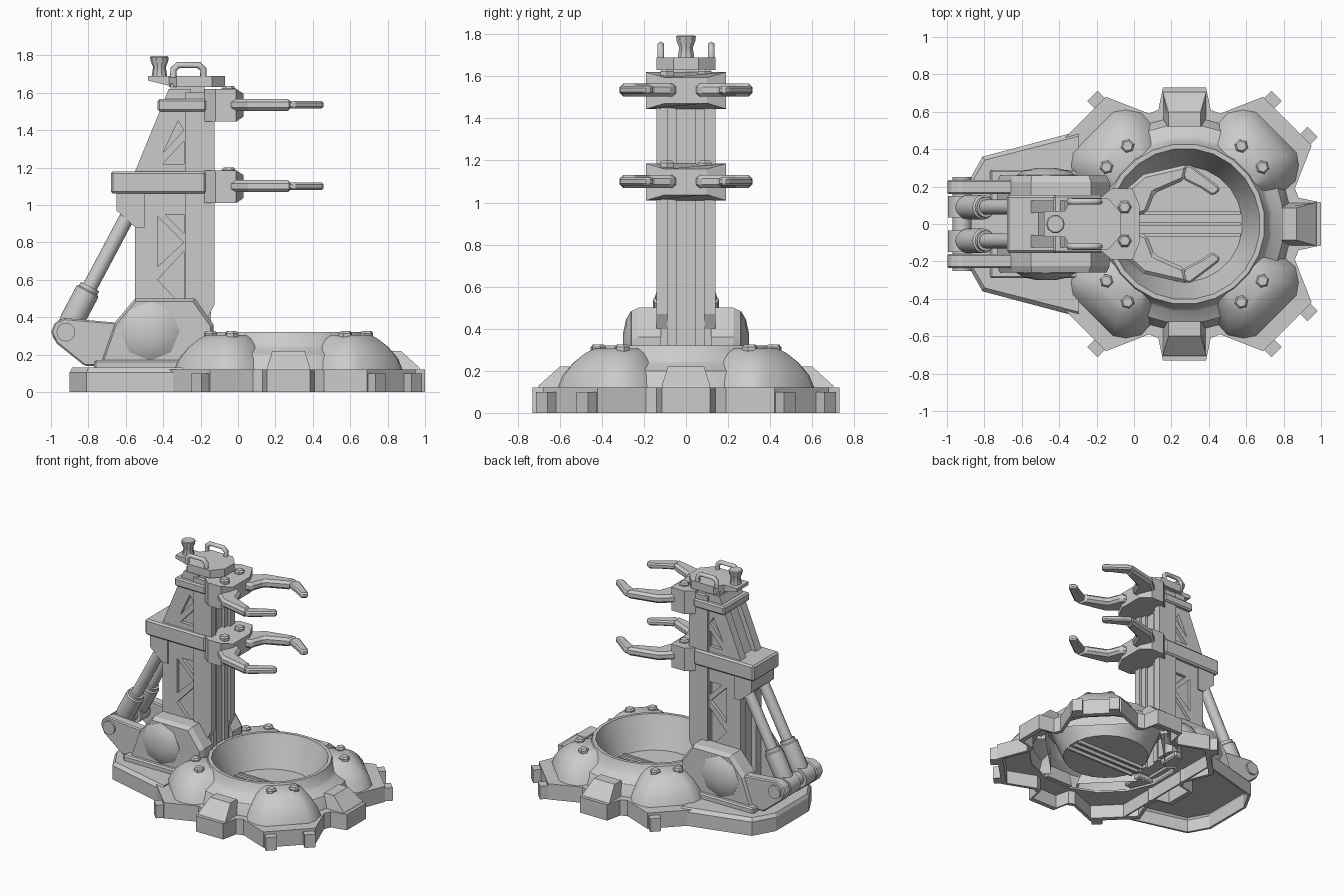
import bpy, bmesh
from math import cos, sin, pi, radians
from mathutils import Vector, Matrix

cube = bpy.data.objects.get("Cube")
if cube:
    bpy.data.objects.remove(cube)

CX = 0.27  # centre of the round base


def loft(name, rings, bottom=True, bevel=0, mirror=False, smooth=30):
    """Skin a stack of equal-length point rings into one object."""
    bm = bmesh.new()
    rows = [[bm.verts.new(p) for p in ring] for ring in rings]
    for a, b in zip(rows, rows[1:]):
        for i in range(len(a)):
            j = (i + 1) % len(a)
            bm.faces.new((a[i], a[j], b[j], b[i]))
    if bottom:
        bm.faces.new(rows[0][::-1])
    bm.faces.new(rows[-1])
    bmesh.ops.recalc_face_normals(bm, faces=bm.faces)
    mesh = bpy.data.meshes.new(name)
    bm.to_mesh(mesh)
    bm.free()
    ob = bpy.data.objects.new(name, mesh)
    bpy.context.collection.objects.link(ob)
    bpy.ops.object.select_all(action='DESELECT')
    bpy.context.view_layer.objects.active = ob
    ob.select_set(True)
    if smooth:
        bpy.ops.object.shade_smooth_by_angle(angle=radians(smooth))
    if bevel:
        m = ob.modifiers.new("Bevel", 'BEVEL')
        m.width, m.segments, m.limit_method = bevel, 1, 'ANGLE'
    if mirror:
        ob.modifiers.new("Mirror", 'MIRROR').use_axis = (False, True, False)
    return ob


def plan(name, pts, z0, z1, **kw):
    return loft(name, [[(x, y, z) for x, y in pts] for z in (z0, z1)], smooth=0, **kw)


def side(name, pts, y0, y1, **kw):
    return loft(name, [[(x, y, z) for x, z in pts] for y in (y0, y1)], smooth=0, **kw)


def box(name, x, y, z, **kw):
    return plan(name, [(x[0], y[0]), (x[1], y[0]), (x[1], y[1]), (x[0], y[1])], *z, **kw)


def tube(name, p, q, profile, n=16, turn=0.0, **kw):
    """Turned shape from p to q; profile holds (fraction along, radius)."""
    p, q = Vector(p), Vector(q)
    rot = (q - p).to_track_quat('Z', 'Y')
    rings = [[p.lerp(q, t) + rot @ Vector((r * cos(turn + 2 * pi * i / n), r * sin(turn + 2 * pi * i / n), 0))
              for i in range(n)] for t, r in profile]
    return loft(name, rings, **kw)


def bolt(name, x, y, z, **kw):
    return tube(name, (x, y, z - .02), (x, y, z + .02), [(0, .037), (.7, .037), (1, .027)], n=6, **kw)


def cut(target, cutter):
    cutter.hide_render = True
    m = target.modifiers.new("Cut", 'BOOLEAN')
    m.operation, m.solver, m.object = 'DIFFERENCE', 'EXACT', cutter
    bpy.context.view_layer.objects.active = target
    bpy.ops.object.modifier_apply(modifier=m.name)
    bpy.data.objects.remove(cutter)


def mirrored(half):
    """Close a half outline (y > 0) across the x axis."""
    return half + [(x, -y) for x, y in reversed(half)]


def place(ob, angle):
    ob.matrix_world = Matrix.Translation((CX, 0, 0)) @ Matrix.Rotation(angle, 4, 'Z')


def gear(scale):
    """Four-fold toothed outline of the base."""
    quarter = [(.73, -.115), (.73, .115), (.61, .14), (.59, .19), (.68, .42), (.42, .68), (.19, .59), (.14, .61)]
    turns = [(cos(k * pi / 2), sin(k * pi / 2)) for k in range(4)]
    return [(CX + scale * (x * c - y * s), scale * (x * s + y * c)) for c, s in turns for x, y in quarter]


# Toothed base plate, a thin shell open underneath
base = plan("base_plate", gear(1), 0, .12)
cut(base, plan("plate_hollow", gear(.95), -.1, .105))
cut(base, tube("plate_hole", (CX, 0, -.1), (CX, 0, .3), [(0, .56), (1, .56)], n=16, turn=pi / 16))

# Round basin with sloped collar, open underneath
tube("basin", (CX, 0, 0), (CX, 0, 1),
     [(.11, .575), (.13, .57), (.2, .535), (.235, .47), (.25, .455), (.32, .43),
      (.32, .405), (.29, .395), (.085, .31)], bottom=False, n=24, turn=pi / 24)
for y in (-.06, 0, .06):
    box("floor_rail", (CX - .3, CX + .3), (y - .008, y + .008), (.06, .1))

# Ramps on the three free sides, domes and small teeth on the corners
for k in (-1, 0, 1):
    ramp = loft("ramp_block", [[(x, y * w, z) for x, z, y in
                ((.52, .11, 1), (.71, .11, 1), (.7, .13, 1), (.6, .22, .75), (.52, .22, .75))]
                for w in (-.115, .115)], smooth=0)
    place(ramp, k * pi / 2)
for k in range(4):
    angle = pi / 4 + k * pi / 2
    rings = []
    for z, r, w0, w1 in ((.11, .695, .25, .26), (.18, .675, .22, .235), (.24, .635, .175, .195),
                         (.285, .585, .135, .15), (.305, .55, .1, .11)):
        half = [(r, w1 * .6), (r - .04, w1 * .82), (r - .11, w1), (.42, w0)]
        rings.append([(x, y, z) for x, y in mirrored(half)])
    place(loft("corner_dome", rings, bottom=False, smooth=35), angle)
    place(bolt("dome_bolt", .51, .08, .305, mirror=True), angle)
    for sgn in (-1, 1):
        # skip the teeth that would fall inside the rear deck
        if (k, sgn) in ((1, 1), (2, -1)):
            continue
        place(box("corner_tooth", (.74, .833), sorted((sgn * .097, sgn * .175)), (0, .1)), angle)

# Hollow rear deck
deck_half = [(-.3, .495), (-.81, .36), (-.9, .2)]
rings = [[(x, y, 0) for x, y in mirrored(deck_half)], [(x, y, .105) for x, y in mirrored(deck_half)],
         [(x * .985, y * .95, .13) for x, y in mirrored(deck_half)]]
deck = loft("rear_deck", rings, bottom=False, smooth=0)
shell = deck.modifiers.new("Shell", 'SOLIDIFY')
shell.thickness, shell.offset = .02, -1

# Mast support brackets with domed hubs
box("bracket_foot", (-.77, -.15), (.12, .29), (.12, .17), mirror=True, bevel=.01)
side("rear_lug", [(-.82, .14), (-.97, .26), (-1, .32), (-.98, .37), (-.93, .395),
                  (-.64, .37), (-.5, .3), (-.5, .14)], .16, .235, mirror=True, bevel=.008)
loft("hub_bracket", [[(-.47 + (x + .47) * s, y, .17 + (z - .17) * s) for x, z in
     ((-.73, .17), (-.66, .37), (-.55, .5), (-.23, .5), (-.13, .36), (-.13, .17))]
     for y, s in ((.12, 1), (.225, 1), (.26, .95))], smooth=0, mirror=True)
tube("hub", (-.47, .2, .325), (-.47, .3, .325), [(0, .158), (.62, .158), (.85, .12), (1, .05)],
     n=8, mirror=True, smooth=50)

# Pistons on a shared pin
tube("piston_pin", (-.92, -.25, .32), (-.92, .25, .32), [(0, .05), (1, .05)])
tube("pivot_sleeve", (-.92, .035, .32), (-.92, .15, .32), [(0, .075), (1, .075)], mirror=True)
lower, upper = Vector((-.92, .09, .32)), Vector((-.58, .09, .96))
tube("piston_cylinder", lower, upper, [(0, .055), (.1, .066), (.34, .066), (.35, .055), (.38, .055)], mirror=True)
tube("piston_rod", lower, upper, [(.2, .04), (1, .04)], mirror=True)

# Mast: rear beam with panel recesses and a back channel
beam = side("mast_beam", [(-.55, .15), (-.55, 1.18), (-.37, 1.62), (-.25, 1.62), (-.25, .15)], -.125, .125)
triangles = [((-.43, .94), (-.43, .67), (-.29, .8)), ((-.29, .95), (-.29, .85), (-.39, .95)),
             ((-.29, .75), (-.29, .45), (-.43, .6)), ((-.4, 1.22), (-.29, 1.22), (-.29, 1.34)),
             ((-.4, 1.28), (-.29, 1.4), (-.32, 1.45))]
for tri in triangles:
    for s in (-1, 1):
        cut(beam, side("panel_recess", tri, s * .1, s * .3))
cut(beam, side("back_channel", [(-.7, .2), (-.51, .2), (-.51, 1.18), (-.36, 1.55), (-.7, 1.55)], -.06, .06))

# Front rails and centre strip
side("mast_rail", [(-.28, .17), (-.28, 1.6), (-.125, 1.6), (-.125, .47), (-.16, .4), (-.16, .17)],
     .085, .14, mirror=True)
box("inner_rail", (-.28, -.145), (.045, .09), (.17, 1.6), mirror=True)
box("mast_channel", (-.3, -.165), (-.05, .05), (.17, 1.6))

# Collars around the mast
box("middle_collar", (-.68, -.17), (-.155, .155), (1.06, 1.18), bevel=.012)
side("piston_mount", [(-.65, 1.07), (-.65, .97), (-.55, .88), (-.5, .88), (-.5, 1.07)], -.135, .135)
box("upper_collar", (-.43, -.17), (-.155, .155), (1.5, 1.565), bevel=.01)

# Two levels of gripping claws
head = mirrored([(.03, .1), (-.01, .19), (-.12, .19), (-.18, .14)])
arm = [(-.02, .03), (-.05, .18), (0, .22), (.05, .265), (.29, .32), (.27, .235), (.11, .165), (.07, .06)]
tip = [(.24, .3), (.3, .317), (.455, .2), (.46, .18), (.43, .155), (.41, .157), (.36, .19), (.27, .235)]
for z in (1.1, 1.535):
    # the block narrows towards the front
    loft("claw_bracket", [[(x, y, z + dz * (.7 if x > 0 else 1)) for x, y in head]
                          for dz in (-.09, .085)], smooth=0)
    bolt("bracket_bolt", -.05, .09, z + .08, mirror=True)
    plan("claw_arm", arm, z - .032, z + .032, mirror=True, bevel=.018)
    plan("claw_tip", tip, z - .02, z + .02, mirror=True, bevel=.01)

# Mast cap with handles and knob
box("cap_neck", (-.36, -.18), (-.11, .11), (1.55, 1.65))
cap = mirrored([(-.07, .06), (-.14, .14), (-.33, .14), (-.37, .07)])
plan("cap", cap, 1.63, 1.69)
side("knob_shelf", [(-.48, 1.69), (-.48, 1.665), (-.36, 1.635), (-.33, 1.69)], -.07, .07)
tube("knob", (-.42, 0, 1.68), (-.42, 0, 1.795),
     [(0, .043), (.15, .04), (.5, .034), (.75, .046), (.95, .05), (1, .044)], n=10)
for y in (-.12, .12):
    curve = bpy.data.curves.new("handle", 'CURVE')
    curve.dimensions, curve.bevel_depth, curve.bevel_resolution = '3D', .018, 1
    path = [(-.345, 1.68), (-.345, 1.725), (-.32, 1.748), (-.21, 1.748), (-.185, 1.725), (-.185, 1.68)]
    spline = curve.splines.new('POLY')
    spline.points.add(len(path) - 1)
    for point, (x, z) in zip(spline.points, path):
        point.co = (x, y, z, 1)
    bpy.context.collection.objects.link(bpy.data.objects.new("handle", curve))
